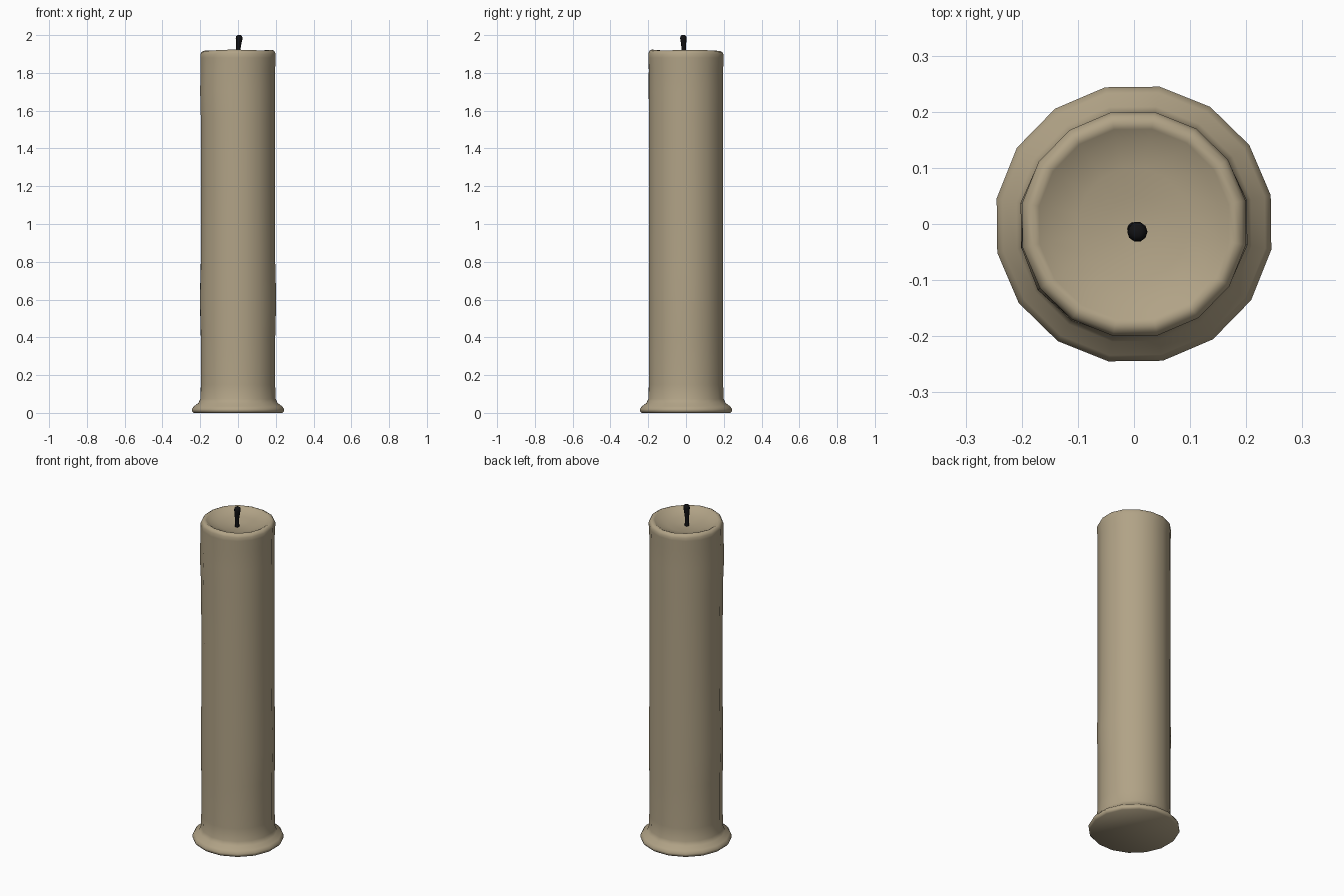
import bpy, bmesh, math

if "Cube" in bpy.data.objects:
    bpy.data.objects.remove(bpy.data.objects["Cube"])


def material(name, color):
    m = bpy.data.materials.new(name)
    m.diffuse_color = (*color, 1)
    m.use_nodes = True
    m.node_tree.nodes["Principled BSDF"].inputs["Base Color"].default_value = m.diffuse_color
    return m


wax = material("beige wax", (0.44, 0.365, 0.24))
black = material("charred black", (0.006, 0.006, 0.007))


def lathe(name, rows, sides, start, mat, wobble=None):
    """Rows are (radius, z, x, y); closed with end caps."""
    bm = bmesh.new()
    rings = []
    for r, z, cx, cy in rows:
        ring = []
        for i in range(sides):
            a = start + math.tau * i / sides
            dr, dz = wobble(a, r, z) if wobble else (0, 0)
            ring.append(bm.verts.new((cx + (r + dr) * math.cos(a), cy + (r + dr) * math.sin(a), z + dz)))
        rings.append(ring)
    for lo, hi in zip(rings, rings[1:]):
        for i in range(sides):
            j = (i + 1) % sides
            bm.faces.new((lo[i], lo[j], hi[j], hi[i]))
    bm.faces.new(rings[0][::-1])
    bm.faces.new(rings[-1])
    me = bpy.data.meshes.new(name)
    bm.to_mesh(me)
    bm.free()
    me.materials.append(mat)
    ob = bpy.data.objects.new(name, me)
    bpy.context.collection.objects.link(ob)
    bpy.context.view_layer.objects.active = ob
    ob.select_set(True)
    bpy.ops.object.shade_smooth_by_angle(angle=math.radians(60))
    ob.select_set(False)
    return ob


def melted(a, r, z):
    # slightly uneven rim and faint bulges where wax ran down
    dz = 0.005 * math.sin(a + 0.6) * math.cos(2 * a) if z > 1.88 and r > 0.12 else 0
    dr = 0
    if 0.1 < z < 1.85:
        dr = 0.006 * max(0, math.cos(2 * a)) * math.exp(-((z - 0.6) / 0.12) ** 2)
        dr += 0.008 * max(0, math.cos(a - 3.75)) ** 6 * math.exp(-((z - 1.7) / 0.15) ** 2)
    return dr, dz


# wax body: pooled foot, straight column, rounded rim and dished top
profile = [(0.240, 0.0), (0.249, 0.010), (0.249, 0.020), (0.238, 0.035), (0.213, 0.052), (0.203, 0.075),
           (0.200, 0.15), (0.200, 0.40), (0.200, 0.60), (0.200, 0.80), (0.199, 1.20), (0.199, 1.55),
           (0.200, 1.70), (0.200, 1.82), (0.203, 1.88), (0.203, 1.900), (0.196, 1.913), (0.183, 1.919),
           (0.172, 1.914), (0.155, 1.902), (0.10, 1.889), (0.05, 1.881), (0.012, 1.878)]
lathe("candle_body", [(r, z, 0, 0) for r, z in profile], 16, math.radians(-10.6), wax, melted)

# burnt wick: thin, slightly bent, with a thicker charred tip
wick = [(0.013, 1.865, 0.000, -0.008), (0.011, 1.90, 0.001, -0.010), (0.012, 1.93, 0.002, -0.012),
        (0.015, 1.96, 0.004, -0.013), (0.018, 1.982, 0.006, -0.014), (0.016, 1.994, 0.006, -0.014),
        (0.008, 2.0, 0.006, -0.014)]
lathe("wick", wick, 10, 0, black)
